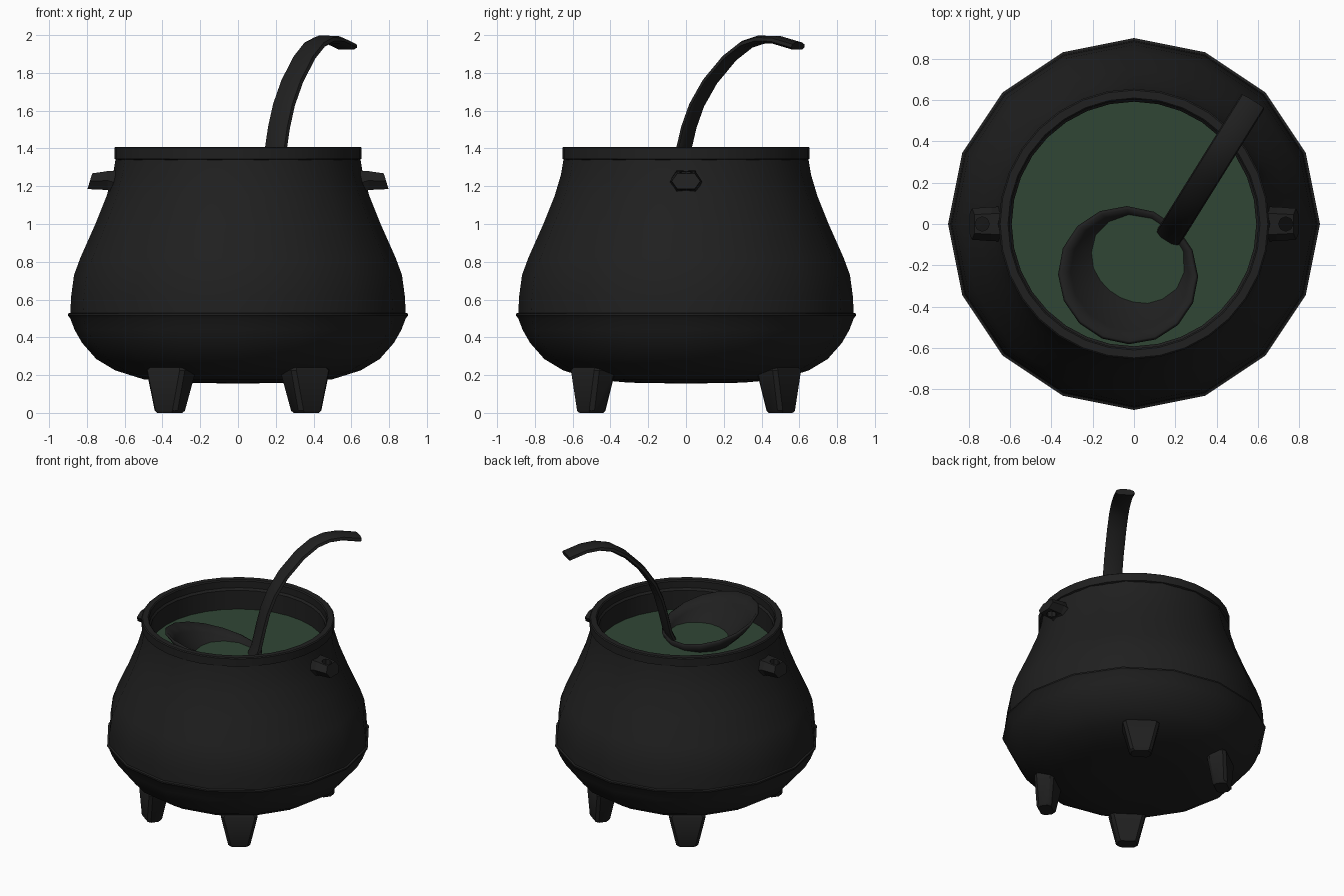
import bpy, bmesh, math
from mathutils import Vector, Matrix

if "Cube" in bpy.data.objects:
    bpy.data.objects.remove(bpy.data.objects["Cube"])


def material(name, rgb):
    m = bpy.data.materials.new(name)
    m.diffuse_color = (*rgb, 1)
    m.use_nodes = True
    m.node_tree.nodes["Principled BSDF"].inputs["Base Color"].default_value = m.diffuse_color
    return m


IRON = material("iron", (0.014, 0.014, 0.014))
GREEN = material("brew", (0.03, 0.062, 0.036))


def finish(name, bm, mat=IRON, smooth=True):
    bmesh.ops.remove_doubles(bm, verts=bm.verts, dist=1e-5)
    bmesh.ops.recalc_face_normals(bm, faces=bm.faces)
    me = bpy.data.meshes.new(name)
    bm.to_mesh(me)
    bm.free()
    ob = bpy.data.objects.new(name, me)
    bpy.context.collection.objects.link(ob)
    me.materials.append(mat)
    if smooth:
        bpy.ops.object.select_all(action='DESELECT')
        ob.select_set(True)
        bpy.context.view_layer.objects.active = ob
        bpy.ops.object.shade_smooth_by_angle(angle=math.radians(35))
    return ob


def lathe_bm(profile, sides):
    bm = bmesh.new()
    vs = [bm.verts.new((r, 0, z)) for r, z in profile]
    es = [bm.edges.new(p) for p in zip(vs, vs[1:])]
    bmesh.ops.spin(bm, geom=vs + es, cent=(0, 0, 0), axis=(0, 0, 1),
                   angle=math.tau, steps=sides, use_merge=True)
    return bm


def loft_bm(rings):
    bm = bmesh.new()
    rows = [[bm.verts.new(p) for p in ring] for ring in rings]
    n = len(rows[0])
    for a, b in zip(rows, rows[1:]):
        for i in range(n):
            j = (i + 1) % n
            bm.faces.new((a[i], a[j], b[j], b[i]))
    bm.faces.new(rows[0])
    bm.faces.new(rows[-1])
    return bm


# Pot body with the raised belly seam
finish("pot_body", lathe_bm([
    (0, .155), (.3, .16), (.5, .178), (.65, .225), (.75, .285), (.825, .37),
    (.865, .44), (.888, .5), (.9, .515), (.9, .525), (.888, .53), (.883, .62),
    (.868, .73), (.835, .82), (.755, 1.0), (.695, 1.15), (.662, 1.26),
    (.648, 1.345)], 16))

# Rim and inner wall
finish("pot_rim", lathe_bm([
    (.64, 1.34), (.655, 1.345), (.655, 1.402), (.648, 1.408), (.61, 1.408),
    (.603, 1.4), (.603, 1.35), (.592, 1.335), (.592, 1.15)], 32))

# Brew surface
finish("brew", lathe_bm([(0, 1.195), (.6, 1.195)], 32), GREEN, False)

# Four tapered feet, turned outwards
for sx in (1, -1):
    for sy in (1, -1):
        face = Matrix.Rotation(math.atan2(.5 * sy, .36 * sx), 3, 'Z')
        rings = []
        for r, hr, ht, z in ((.618, .045, .065, 0), (.618, .053, .075, .012),
                             (.605, .07, .125, .225), (.605, .06, .115, .24)):
            c = .02
            pts = [(hr, ht - c), (hr - c, ht), (c - hr, ht), (-hr, ht - c),
                   (-hr, c - ht), (c - hr, -ht), (hr - c, -ht), (hr, c - ht)]
            rings.append([face @ Vector((r + x, y, z)) for x, y in pts])
        finish("foot", loft_bm(rings))

# Side lugs with a vertical hole
for s in (1, -1):
    rings = []
    for xt, xb, w, zt, zb in ((.6, .6, .085, 1.285, 1.125),
                              (.69, .69, .083, 1.28, 1.18),
                              (.772, .797, .076, 1.268, 1.185)):
        xm, zm = (xt + xb) / 2, (zt + zb) / 2
        rings.append([(s * xm, w, zm), (s * xt, w * .6, zt), (s * xt, -w * .6, zt),
                      (s * xm, -w, zm), (s * xb, -w * .6, zb), (s * xb, w * .6, zb)])
    lug = finish("lug", loft_bm(rings), smooth=False)
    bm = bmesh.new()
    bmesh.ops.create_cone(bm, cap_ends=True, segments=8, radius1=.035, radius2=.035,
                          depth=.5, matrix=Matrix.Translation((s * .735, 0, 1.22)))
    cutter = finish("lug_cutter", bm, smooth=False)
    cutter.hide_render = True
    cutter.hide_set(True)
    cut = lug.modifiers.new("hole", 'BOOLEAN')
    cut.operation = 'DIFFERENCE'
    cut.object = cutter

# Ladle bowl: spherical cap, tilted so its far edge is raised
along = Vector((.529, .849, 0))
across = Vector((.849, -.529, 0))
R, depth = .389, .2
arc = math.asin(.335 / R)
cap = [(R * math.sin(arc * i / 6), R - depth - R * math.cos(arc * i / 6)) for i in range(7)]
bm = lathe_bm(cap, 16)
bmesh.ops.transform(bm, verts=bm.verts, matrix=Matrix.Translation((-.03, -.25, 1.325))
                    @ Matrix.Rotation(math.radians(15), 4, across))
bowl = finish("ladle_bowl", bm)
if max(bowl.data.vertices, key=lambda v: v.co.z).co.y > -.25:
    for v in bowl.data.vertices:     # keep the raised edge away from the stem
        d = (v.co - Vector((-.03, -.25, 0))).dot(along)
        v.co.z -= 2 * math.tan(math.radians(15)) * d
thick = bowl.modifiers.new("thickness", 'SOLIDIFY')
thick.thickness = .018
thick.offset = 0

# Ladle stem: flat bar swept along an arching path
path = [(-.07, 1.17), (-.035, 1.25), (0, 1.4), (.03, 1.51), (.08, 1.63),
        (.163, 1.755), (.285, 1.88), (.39, 1.95), (.48, 1.975), (.58, 1.973), (.71, 1.94)]
base = Vector((.2, -.01, 0))
section = [(-.066, -.006), (-.045, -.018), (.045, -.018), (.066, -.006),
           (.06, .012), (.03, .022), (-.03, .022), (-.06, .012)]
rings = []
for i, (t, z) in enumerate(path):
    a, b = path[max(i - 1, 0)], path[min(i + 1, len(path) - 1)]
    d = (along * (b[0] - a[0]) + Vector((0, 0, b[1] - a[1]))).normalized()
    up = across.cross(d)
    rings.append([base + along * t + Vector((0, 0, z)) + across * u + up * v
                  for u, v in section])
finish("ladle_stem", loft_bm(rings))
